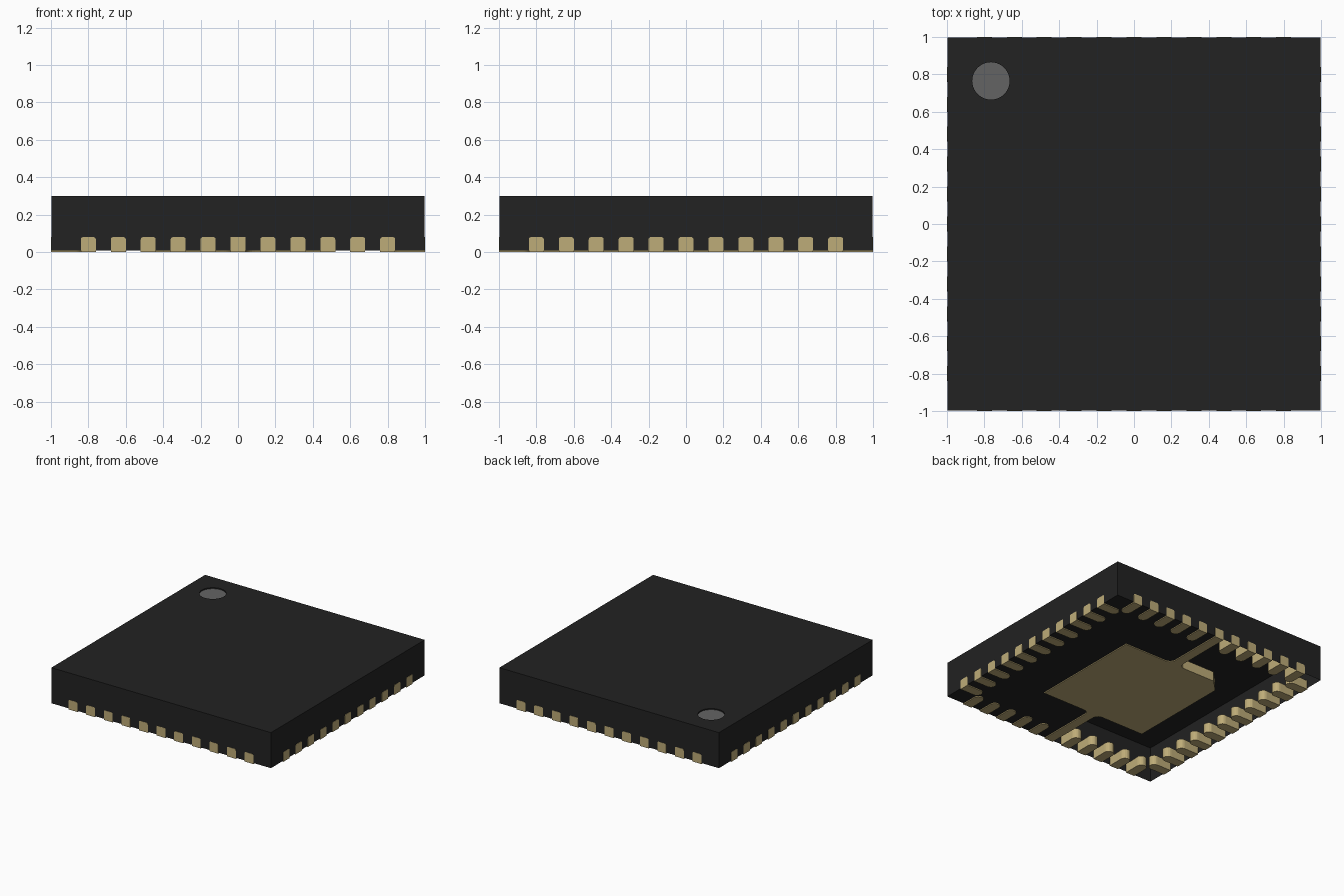
import bpy, bmesh, math
from mathutils import Vector

if "Cube" in bpy.data.objects:
    bpy.data.objects.remove(bpy.data.objects["Cube"], do_unlink=True)


def material(name, rgb):
    m = bpy.data.materials.new(name)
    m.use_nodes = True
    m.diffuse_color = (*rgb, 1)
    m.node_tree.nodes["Principled BSDF"].inputs["Base Color"].default_value = (*rgb, 1)
    return m


BLACK = material("black resin", (0.016, 0.016, 0.016))
GREY = material("marker grey", (0.127, 0.127, 0.127))
GOLD = material("pale gold", (0.515, 0.413, 0.188))

HALF, BOTTOM, TOP = 0.998, 0.008, 0.30   # moulded body
PIN_W, PIN_H, PIN_L, PITCH, COUNT = 0.08, 0.08, 0.17, 0.16, 11
PAD = 0.48


def add_object(name, bm, mat):
    mesh = bpy.data.meshes.new(name)
    bm.to_mesh(mesh)
    bm.free()
    mesh.materials.append(mat)
    ob = bpy.data.objects.new(name, mesh)
    bpy.context.collection.objects.link(ob)
    return ob


def prism(points, z0, z1):
    """Extrude a counter-clockwise outline between two heights."""
    bm = bmesh.new()
    base = bm.faces.new([bm.verts.new((x, y, z0)) for x, y in points])
    out = bmesh.ops.extrude_face_region(bm, geom=[base], use_keep_orig=True)
    for v in out["geom"]:
        if isinstance(v, bmesh.types.BMVert):
            v.co.z = z1
    bmesh.ops.recalc_face_normals(bm, faces=bm.faces)
    return bm


def arc(cx, cy, r, a0, a1, steps):
    return [(cx + r * math.cos(math.radians(a0 + (a1 - a0) * i / steps)),
             cy + r * math.sin(math.radians(a0 + (a1 - a0) * i / steps)))
            for i in range(steps + 1)]


def ring(bm, points, z):
    verts = [bm.verts.new((x, y, z)) for x, y in points]
    n = len(verts)
    return verts, [bm.edges.new((verts[i], verts[(i + 1) % n])) for i in range(n)]


# Body shell: four walls, a top with a round recess, and half an underside
square = [(-HALF, -HALF), (HALF, -HALF), (HALF, HALF), (-HALF, HALF)]
dot = arc(-0.765, 0.765, 0.1, 0, 360, 40)[:-1]
bm = bmesh.new()
low, _ = ring(bm, square, BOTTOM)
high, high_edges = ring(bm, square, TOP)
rim, rim_edges = ring(bm, dot, TOP)
bmesh.ops.triangle_fill(bm, edges=high_edges + rim_edges, use_beauty=True,
                        normal=Vector((0, 0, 1)))
sunk, _ = ring(bm, dot, TOP - 0.01)
for a, b in ((low, high), (sunk, rim)):
    for i in range(len(a)):
        j = (i + 1) % len(a)
        quad = [a[i], a[j], b[j], b[i]]
        bm.faces.new(quad if a is low else quad[::-1])
under = [bm.verts.new((0, y, BOTTOM)) for y in (-HALF, HALF)]
bm.faces.new([under[0], under[1], low[2], low[1]])
add_object("body", bm, BLACK)

# Corner marker at the bottom of the recess
add_object("corner_marker", prism(dot, TOP - 0.015, TOP - 0.009), GREY)

# Centre pad with a cut corner and two filleted tie strips
w, f = PIN_W / 2, 0.05
outline = ([(-PAD, -PAD)] + arc(-w - f, -PAD - f, f, 90, 0, 5)
           + [(-w, -1), (w, -1)] + arc(w + f, -PAD - f, f, 180, 90, 5)
           + [(PAD, -PAD), (PAD, PAD)] + arc(w + f, PAD + f, f, 270, 180, 5)
           + [(w, 1), (-w, 1)] + arc(-w - f, PAD + f, f, 0, -90, 5)
           + [(-PAD + 0.1, PAD), (-PAD, PAD - 0.1)])
add_object("centre_pad", prism(outline, 0, PIN_H), GOLD)

# One contact: square outer end at x = 1, round inner end, softened upper edges
bm = prism([(1, -w), (1, w)] + arc(1 - PIN_L + w, 0, w, 90, 270, 10), 0, PIN_H)
upper = [e for e in bm.edges
         if all(v.co.z > PIN_H - 1e-4 and abs(abs(v.co.y) - w) < 1e-4 for v in e.verts)
         and abs(e.verts[0].co.y - e.verts[1].co.y) < 1e-4]
bmesh.ops.bevel(bm, geom=upper, offset=0.012, segments=3, profile=0.5, affect='EDGES')
pin = add_object("contact", bm, GOLD)

# Repeat the contact along all four sides; tie strips fill two middle places
for side, label in enumerate(("left", "back", "right", "front")):
    angle = side * math.pi / 2
    for i in range(COUNT):
        if side % 2 and i == COUNT // 2:
            continue
        t = (i - (COUNT - 1) / 2) * PITCH
        ob = bpy.data.objects.new(f"{label}_contact_{i + 1}", pin.data)
        bpy.context.collection.objects.link(ob)
        ob.rotation_euler.z = angle
        ob.location = (-math.sin(angle) * t, math.cos(angle) * t, 0)
bpy.data.objects.remove(pin, do_unlink=True)
